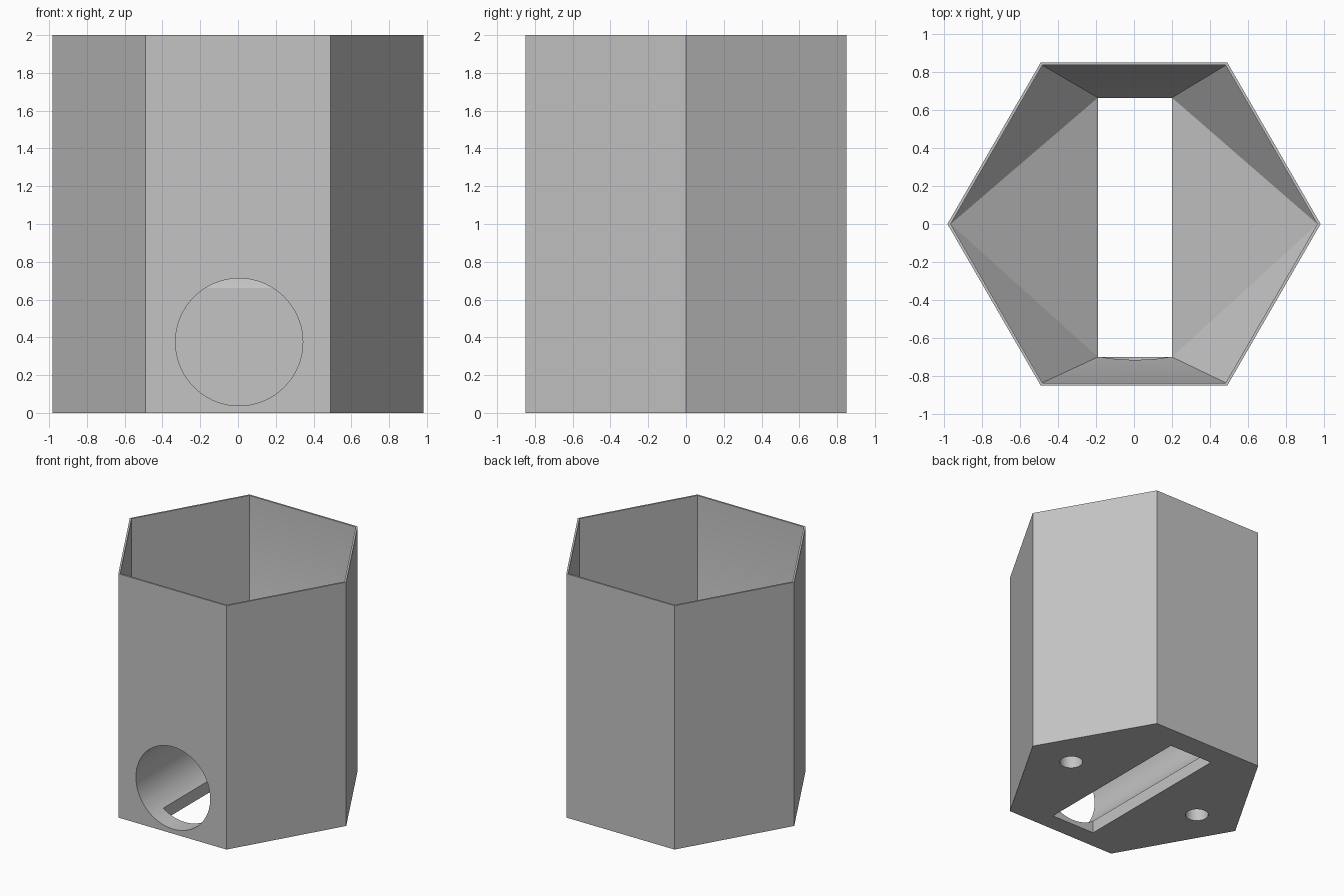
import bpy, bmesh, math
from mathutils import Matrix

old = bpy.data.objects.get("Cube")
if old:
    bpy.data.objects.remove(old, do_unlink=True)

grey = bpy.data.materials.new("plain grey")
grey.use_nodes = True
colour = (0.55, 0.55, 0.55, 1)
grey.diffuse_color = colour
grey.node_tree.nodes["Principled BSDF"].inputs["Base Color"].default_value = colour


def hexagon(radius, z):
    return [(radius * math.cos(i * math.pi / 3), radius * math.sin(i * math.pi / 3), z)
            for i in range(6)]


def rectangle(x0, x1, y0, y1, z):
    return [(x, y, z) for x in (x0, x1) for y in (y0, y1)]


def make_object(name, bm):
    bmesh.ops.recalc_face_normals(bm, faces=bm.faces)
    mesh = bpy.data.meshes.new(name)
    bm.to_mesh(mesh)
    bm.free()
    mesh.materials.append(grey)
    obj = bpy.data.objects.new(name, mesh)
    bpy.context.collection.objects.link(obj)
    return obj


def hull(name, points):
    bm = bmesh.new()
    for p in points:
        bm.verts.new(p)
    bmesh.ops.convex_hull(bm, input=bm.verts)
    bmesh.ops.dissolve_limit(bm, angle_limit=0.002, verts=bm.verts, edges=bm.edges)
    return make_object(name, bm)


def cylinder(name, radius, depth, matrix, segments):
    bm = bmesh.new()
    bmesh.ops.create_cone(bm, cap_ends=True, segments=segments, radius1=radius,
                          radius2=radius, depth=depth, matrix=matrix)
    return make_object(name, bm)


# Six-sided outer body
body = hull("hexagonal_container", hexagon(0.982, 0) + hexagon(0.982, 2))

# Thin-walled cavity narrowing to a rectangular mouth
x0, x1, y0, y1 = -0.19, 0.20, -0.70, 0.665
mouth_z, funnel_z = 0.66, 1.13
cutters = [hull("funnel_cutter", rectangle(x0, x1, y0, y1, mouth_z)
                + hexagon(0.965, funnel_z) + hexagon(0.965, 2.2))]

# Round tunnel entering from the front, closed at the back
front, end = -1.0, y1 - 0.002
tunnel = Matrix.Translation((0.006, (front + end) / 2, 0.375)) @ Matrix.Rotation(math.pi / 2, 4, "X")
cutters.append(cylinder("tunnel_cutter", 0.337, end - front, tunnel, 72))

# Slot from the funnel mouth down through the floor
e = 0.001
slot = (x0 + e, x1 - e, y0 + e, y1 - e)
cutters.append(hull("slot_cutter", rectangle(*slot, -0.2) + rectangle(*slot, mouth_z + 0.1)))

# Two blind round holes in the underside
for side in (-1, 1):
    cutters.append(cylinder("foot_hole_cutter", 0.085, 0.4,
                            Matrix.Translation((side * 0.61, 0, 0)), 32))

for cutter in cutters:
    cutter.hide_render = True
    mod = body.modifiers.new(cutter.name, "BOOLEAN")
    mod.operation = "DIFFERENCE"
    mod.solver = "EXACT"
    mod.object = cutter

# Bake the cuts and remove the helpers
bpy.context.view_layer.update()
evaluated = body.evaluated_get(bpy.context.evaluated_depsgraph_get())
baked = bpy.data.meshes.new_from_object(evaluated)
body.modifiers.clear()
body.data = baked
for cutter in cutters:
    bpy.data.objects.remove(cutter, do_unlink=True)

bpy.ops.object.select_all(action="DESELECT")
body.select_set(True)
bpy.context.view_layer.objects.active = body
bpy.ops.object.shade_smooth_by_angle(angle=math.radians(25))
